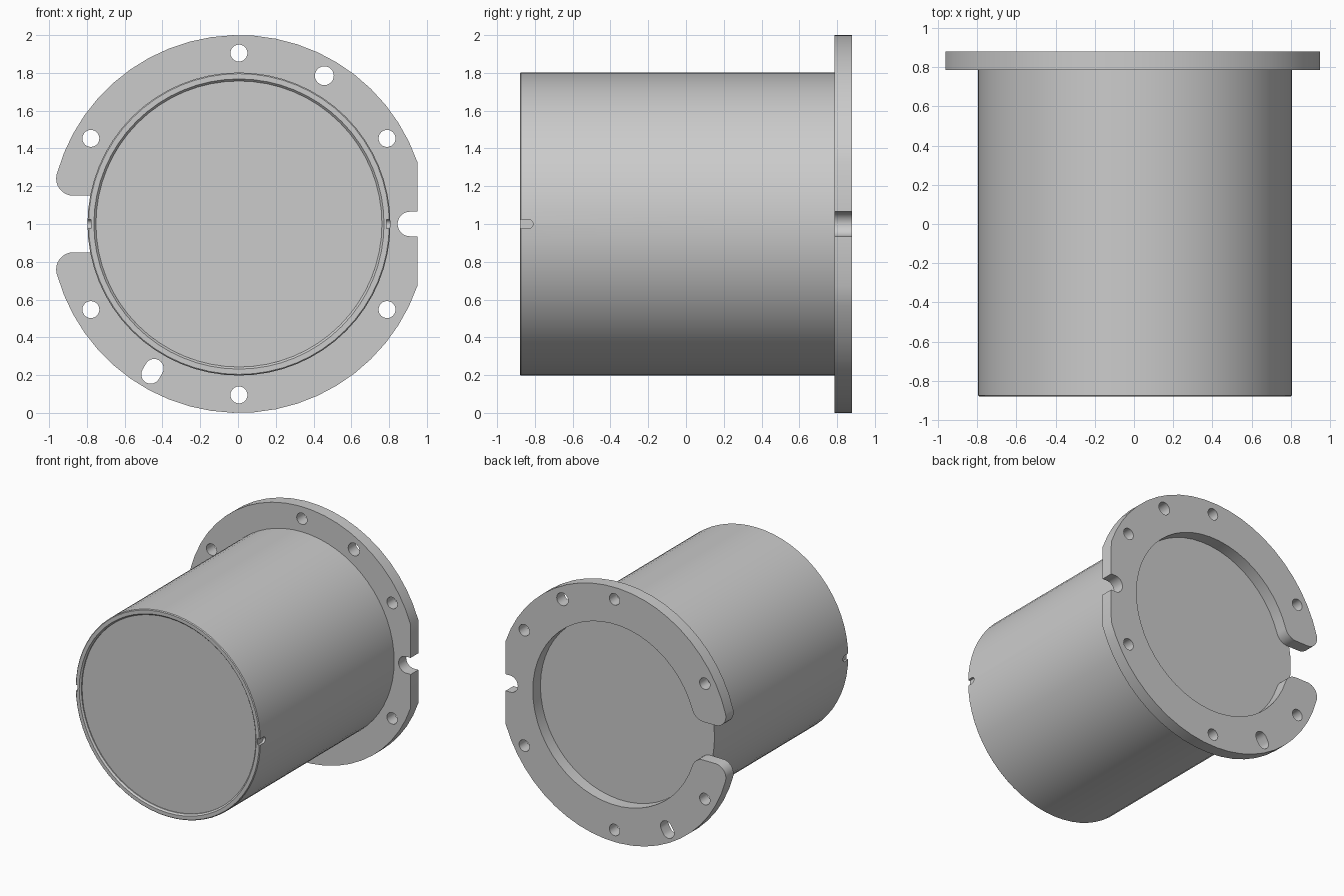
import bpy, bmesh
from math import sin, cos, pi, radians, degrees, atan2, asin, sqrt

if "Cube" in bpy.data.objects:
    bpy.data.objects.remove(bpy.data.objects["Cube"])

CX, CZ = 0.005, 1.0          # axis of the barrel
Y_FRONT, Y_SEAT, Y_BACK = -0.88, 0.785, 0.88


def arc(cx, cz, r, a0, a1, n):
    """Points on an arc, angles in degrees."""
    return [(cx + r * cos(radians(a0 + (a1 - a0) * i / n)),
             cz + r * sin(radians(a0 + (a1 - a0) * i / n))) for i in range(n + 1)]


def plate(name, loops, y0, y1):
    """Extrude closed xz loops (outline plus holes) from y0 to y1."""
    cu = bpy.data.curves.new(name, 'CURVE')
    cu.dimensions = '2D'
    cu.fill_mode = 'BOTH'
    cu.extrude = (y1 - y0) / 2
    for pts in loops:
        s = cu.splines.new('POLY')
        s.points.add(len(pts) - 1)
        for p, (x, z) in zip(s.points, pts):
            p.co = (x, z, 0, 1)
        s.use_cyclic_u = True
    ob = bpy.data.objects.new(name, cu)
    bpy.context.collection.objects.link(ob)
    ob.location = (CX, (y0 + y1) / 2, CZ)
    ob.rotation_euler = (pi / 2, 0, 0)
    select(ob)
    bpy.ops.object.convert(target='MESH')
    ob = bpy.context.object
    ob.name = name
    bm = bmesh.new()
    bm.from_mesh(ob.data)
    bmesh.ops.remove_doubles(bm, verts=bm.verts, dist=1e-5)
    bmesh.ops.recalc_face_normals(bm, faces=bm.faces)
    bm.to_mesh(ob.data)
    bm.free()
    return ob


def select(ob):
    bpy.ops.object.select_all(action='DESELECT')
    ob.select_set(True)
    bpy.context.view_layer.objects.active = ob


def smooth(ob):
    select(ob)
    bpy.ops.object.shade_smooth_by_angle(angle=radians(30))


# Flange outline: upper half, then mirrored
R, RI, SLOT, FO, FI = 1.0, 0.71, 0.15, 0.09, 0.10
ox, oz = -sqrt((R - FO) ** 2 - (SLOT + FO) ** 2), SLOT + FO      # outer slot corner
ix, iz = -sqrt((RI + FI) ** 2 - (SLOT + FI) ** 2), SLOT + FI     # inner slot corner
a_flat = degrees(asin(0.328))
a_out = degrees(atan2(oz, ox))
a_in = degrees(atan2(iz, ix))
half = arc(0.905, 0, 0.065, 180, 90, 8) + [(0.945, 0.065)]
half += arc(0, 0, R, a_flat, a_out, 22)
half += arc(ox, oz, FO, a_out, 270, 8)[1:]
half += arc(ix, iz, FI, 270, 360 + a_in - 180, 6)
half += arc(0, 0, RI, a_in, 0, 24)[1:]
outline = half + [(x, -z) for x, z in half[-2:0:-1]]

# Bolt holes, one dowel hole and one radial oval hole
holes = [arc(x, z, 0.045, 0, 345, 23) for x, z in
         [(0, 0.905), (0, -0.905)] + [(sx * 0.784, sz * 0.453) for sx in (1, -1) for sz in (1, -1)]]
holes.append(arc(0.452, 0.785, 0.05, 0, 345, 23))
ux, uz = 0.5, 0.866
holes.append(arc(-0.458 + 0.018 * ux, -0.78 + 0.018 * uz, 0.05, -30, 150, 12)
             + arc(-0.458 - 0.018 * ux, -0.78 - 0.018 * uz, 0.05, 150, 330, 12))
flange = plate("flange", [outline] + holes, Y_SEAT, Y_BACK)
smooth(flange)

# Barrel: closed lathe profile (radius, y) with a shallow recessed front face
profile = [(0, -0.86), (0.757, -0.86), (0.757, -0.868), (0.768, Y_FRONT),
           (0.796, Y_FRONT), (0.802, -0.874), (0.802, Y_SEAT), (0, Y_SEAT)]
bm = bmesh.new()
vs = [bm.verts.new((r, y, 0)) for r, y in profile]
es = [bm.edges.new(p) for p in zip(vs, vs[1:])]
bmesh.ops.spin(bm, geom=vs + es, cent=(0, 0, 0), axis=(0, 1, 0), angle=2 * pi, steps=64)
bmesh.ops.remove_doubles(bm, verts=bm.verts, dist=1e-4)
bmesh.ops.recalc_face_normals(bm, faces=bm.faces)
me = bpy.data.meshes.new("barrel")
bm.to_mesh(me)
bm.free()
barrel = bpy.data.objects.new("barrel", me)
bpy.context.collection.objects.link(barrel)
barrel.location = (CX, 0, CZ)

# Small round-ended notches on both sides of the front rim
for side in (1, -1):
    bm = bmesh.new()
    pts = [(-0.95, -0.024)] + arc(-0.834, 0, 0.024, -90, 90, 8) + [(-0.95, 0.024)]
    f = bm.faces.new([bm.verts.new((side * 0.782, y, z)) for y, z in pts])
    ext = bmesh.ops.extrude_face_region(bm, geom=[f])["geom"]
    bmesh.ops.translate(bm, vec=(side * 0.1, 0, 0),
                        verts=[g for g in ext if isinstance(g, bmesh.types.BMVert)])
    bmesh.ops.recalc_face_normals(bm, faces=bm.faces)
    cm = bpy.data.meshes.new("notch_cutter")
    bm.to_mesh(cm)
    bm.free()
    cutter = bpy.data.objects.new("notch_cutter", cm)
    bpy.context.collection.objects.link(cutter)
    cutter.location = barrel.location
    cutter.hide_render = True
    mod = barrel.modifiers.new("notch", 'BOOLEAN')
    mod.operation = 'DIFFERENCE'
    mod.solver = 'EXACT'
    mod.object = cutter
    select(barrel)
    bpy.ops.object.modifier_apply(modifier=mod.name)
    bpy.data.objects.remove(cutter)
smooth(barrel)
